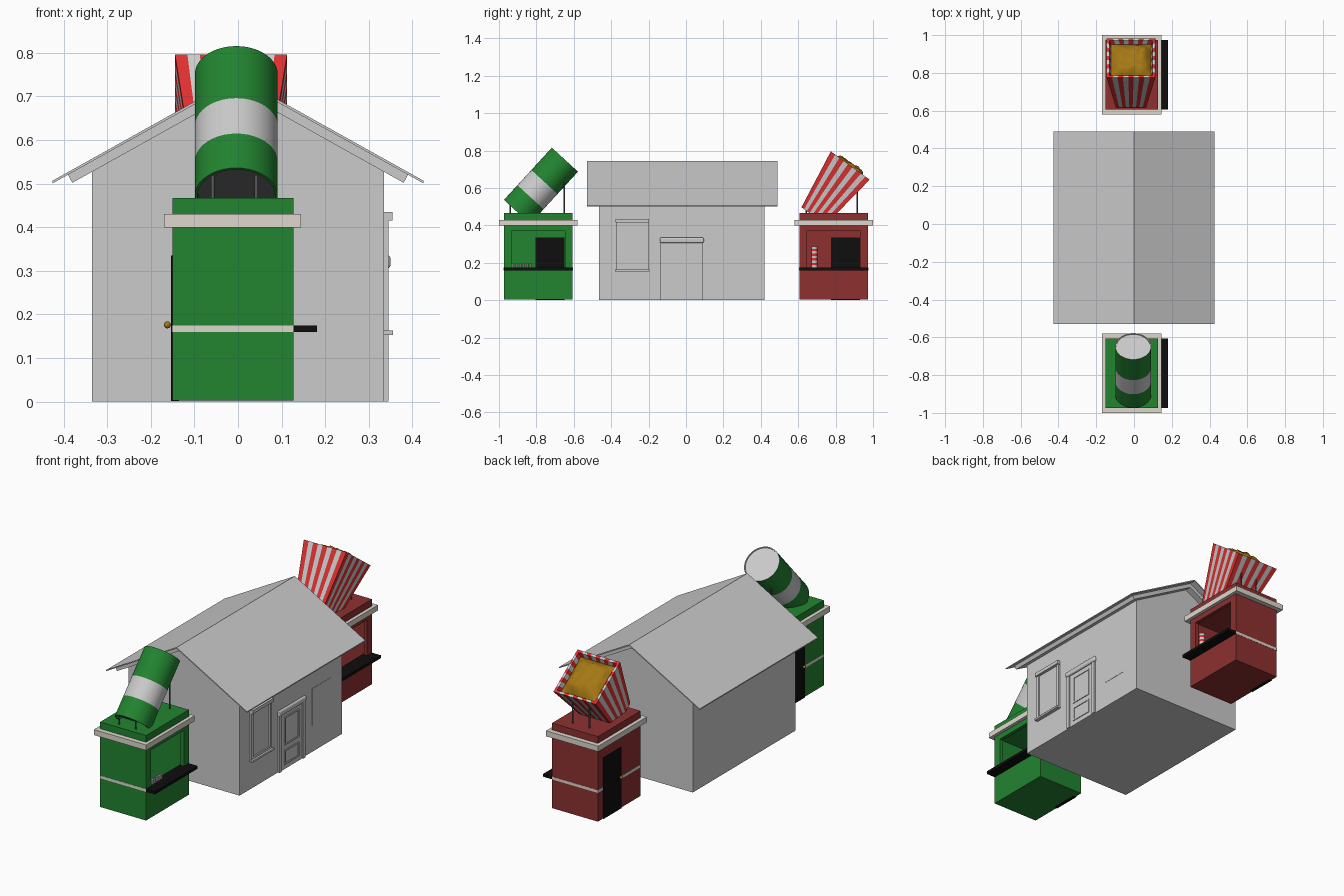
import bpy, bmesh, math, random
from mathutils import Matrix, Vector

if "Cube" in bpy.data.objects:
    bpy.data.objects.remove(bpy.data.objects["Cube"])
random.seed(4)

def mat(name, *rgb):
    m = bpy.data.materials.new(name)
    m.diffuse_color = [(c / 255 / 12.92 if c < 11 else ((c / 255 + .055) / 1.055) ** 2.4) for c in rgb] + [1]
    m.use_nodes = True
    m.node_tree.nodes["Principled BSDF"].inputs["Base Color"].default_value = m.diffuse_color
    return m

GREEN = mat("green", 34, 132, 48)
MAROON = mat("maroon", 142, 48, 48)
RED = mat("red", 222, 48, 48)
WHITE = mat("white", 196, 196, 196)
CREAM = mat("cream", 222, 216, 206)
BLACK = mat("black", 14, 14, 14)
GOLD = mat("gold", 165, 120, 20)
STEEL = mat("steel", 90, 90, 90)

def finish(name, bm, mats=(), matrix=None, smooth=False):
    bmesh.ops.remove_doubles(bm, verts=bm.verts, dist=1e-5)
    bmesh.ops.recalc_face_normals(bm, faces=bm.faces)
    me = bpy.data.meshes.new(name)
    bm.to_mesh(me)
    bm.free()
    ob = bpy.data.objects.new(name, me)
    bpy.context.collection.objects.link(ob)
    for m in mats:
        me.materials.append(m)
    if matrix:
        ob.matrix_world = matrix
    if smooth:
        bpy.ops.object.select_all(action='DESELECT')
        bpy.context.view_layer.objects.active = ob
        ob.select_set(True)
        bpy.ops.object.shade_smooth_by_angle(angle=math.radians(35))
    return ob

def box(name, x, y, z, m=None):
    bm = bmesh.new()
    bmesh.ops.create_cube(bm, size=1)
    for v in bm.verts:
        v.co = [a[0] + (a[1] - a[0]) * (c + .5) for a, c in zip((x, y, z), v.co)]
    return finish(name, bm, [m] if m else [])

def prism(name, pts, y0, y1):
    bm = bmesh.new()
    f = bm.faces.new([bm.verts.new((x, y0, z)) for x, z in pts])
    r = bmesh.ops.extrude_face_region(bm, geom=[f])
    bmesh.ops.translate(bm, vec=(0, y1 - y0, 0), verts=[v for v in r['geom'] if isinstance(v, bmesh.types.BMVert)])
    return finish(name, bm)

def lathe(name, prof, mats, ids, matrix, n=32):
    bm = bmesh.new()
    rings = [[bm.verts.new((r * math.cos(2 * math.pi * i / n), r * math.sin(2 * math.pi * i / n), z))
              for i in range(n)] for r, z in prof]
    for a, b, k in zip(rings, rings[1:], ids):
        for i in range(n):
            f = bm.faces.new((a[i], a[(i + 1) % n], b[(i + 1) % n], b[i]))
            f.material_index = k
    return finish(name, bm, mats, matrix, True)

def post(name, x, y, z0, z1, r, m, n=12):
    return lathe(name, [(0, 0), (r, 0), (r, z1 - z0), (0, z1 - z0)], [m], [0] * 3, Matrix.Translation((x, y, z0)), n)

def cut(ob, *cutters):
    for c in cutters:
        md = ob.modifiers.new("cut", 'BOOLEAN')
        md.object, md.solver = c, 'EXACT'
        bpy.context.view_layer.objects.active = ob
        bpy.ops.object.modifier_apply(modifier=md.name)
        bpy.data.objects.remove(c)

def frame(name, y0, y1, z0, z1, w, x):
    box(name + "_left", x, (y0, y0 + w), (z0, z1))
    box(name + "_right", x, (y1 - w, y1), (z0, z1))
    box(name + "_top", x, (y0 + w, y1 - w), (z1 - w, z1))
    box(name + "_bottom", x, (y0 + w, y1 - w), (z0, z0 + w))

# House body and roof
prism("house_walls", [(-.335, 0), (.335, 0), (.335, .54), (0, .725), (-.335, .54)], -.465, .42)
prism("roof_sheet", [(-.425, .507), (0, .744), (.425, .507), (.425, .501), (0, .737), (-.425, .501)], -.53, .49)
prism("roof_underlay", [(-.39, .521), (0, .738), (.39, .521), (.38, .502), (0, .714), (-.38, .502)], -.5, .455)

# House windows and door on the right-hand side
frame("tall_window", -.375, -.2, .16, .43, .014, (.333, .345))
box("tall_window_pane", (.33, .338), (-.361, -.214), (.17, .42))
box("tall_window_sill", (.333, .356), (-.38, -.195), (.153, .163))
box("tall_window_header", (.333, .354), (-.378, -.197), (.416, .435))
box("small_window", (.33, .3365), (.16, .32), (.145, .345))
for s, y in (("left", -.135), ("right", .068)):
    box("door_casing_" + s, (.333, .345), (y, y + .02), (0, .315))
cap = box("door_cap", (.333, .35), (-.14, .095), (.306, .336))
bv = cap.modifiers.new("soft", 'BEVEL')
bv.width, bv.segments = .008, 3
box("house_door", (.33, .339), (-.115, .068), (0, .306))
frame("door_glazing", -.085, .04, .13, .285, .008, (.338, .343))
frame("door_panel", -.085, .04, .025, .105, .008, (.338, .343))

# Food booths, same layout in two colours
def booth(tag, cy, m):
    X, Y = (-.15, .127), (cy - .184, cy + .184)
    shell = box(tag + "_booth_walls", X, Y, (.003, .42), m)
    cut(shell, box("cut_room", (-.138, .107), (cy - .165, cy + .165), (.02, .385)),
        box("cut_hatch", (.08, .2), (cy - .142, cy + .142), (.17, .37)))
    box(tag + "_booth_roof", X, Y, (.41, .467), m)
    box(tag + "_cornice", (-.17, .145), (cy - .21, cy + .21), (.40, .43), CREAM)
    box(tag + "_counter", (.1, .181), Y, (.16, .175), BLACK)
    for k, ys in (("front", (Y[0] - .001, Y[0] + .003)), ("back", (Y[1] - .003, Y[1] + .001))):
        box(f"{tag}_{k}_stripe", (-.151, .127), ys, (.16, .175), CREAM)
    box(tag + "_side_stripe", (-.151, -.147), Y, (.16, .175), CREAM)
    box(tag + "_booth_door", (-.154, -.135), (cy - .015, cy + .14), (.002, .335), BLACK)
    bm = bmesh.new()
    bmesh.ops.create_uvsphere(bm, u_segments=12, v_segments=8, radius=.008)
    finish(tag + "_door_knob", bm, [GOLD], Matrix.Translation((-.162, cy, .176)), True)

booth("green", -.79, GREEN)
booth("red", .79, MAROON)

# Giant tilted drink can with recessed ends
tilt = Matrix.Translation((-.004, -.9035, .472)) @ Matrix.Rotation(math.radians(-42.5), 4, 'X')
lathe("giant_can", [(0, .02), (.089, .02), (.089, 0), (.095, 0), (.095, .107), (.095, .217),
                    (.095, .379), (.09, .379), (.09, .374), (0, .374)],
      [GREEN, WHITE, STEEL], [2, 0, 0, 0, 1, 0, 1, 1, 1], tilt, 40)

# Giant tilted popcorn box, striped strips on four tapered sides
H, A, B, N = .334, .08, .1285, 9
tilt = Matrix.Translation((-.016, .682, .45)) @ Matrix.Rotation(math.radians(-36), 4, 'X')
bm = bmesh.new()
def strip_wall(rot, a0, z0, a1, z1):
    for i in range(N):
        u, v = 2 * i / N - 1, 2 * (i + 1) / N - 1
        co = [(a0 * u, -a0, z0), (a0 * v, -a0, z0), (a1 * v, -a1, z1), (a1 * u, -a1, z1)]
        bm.faces.new([bm.verts.new(rot @ Vector(c)) for c in co]).material_index = i % 2
for s in range(4):
    R = Matrix.Rotation(s * math.pi / 2, 3, 'Z')
    strip_wall(R, A, 0, B, H)
    strip_wall(R, B, H, B - .014, H)
    strip_wall(R, B - .014, H, B - .024, H - .035)
bm.faces.new([bm.verts.new(c) for c in ((-A, -A, 0), (-A, A, 0), (A, A, 0), (A, -A, 0))])
finish("popcorn_box", bm, [RED, WHITE], tilt)

# Lumpy popcorn heap
bm = bmesh.new()
bmesh.ops.create_grid(bm, x_segments=20, y_segments=20, size=.106)
lumps = [(random.uniform(-.085, .085), random.uniform(-.085, .085), random.uniform(.008, .02)) for _ in range(26)]
for v in bm.verts:
    x, y = v.co.x, v.co.y
    edge = (1 - (x / .106) ** 4) * (1 - (y / .106) ** 4)
    bump = max(h * math.exp(-((x - a) ** 2 + (y - b) ** 2) / .0006) for a, b, h in lumps)
    v.co.z = H - .025 + edge * (.03 + bump)
finish("popcorn_heap", bm, [GOLD], tilt, True)

# Support posts on the booth roofs
for x in (-.058, .042):
    post("can_rear_post", x, -.65, .46, .63, .004, STEEL)
    post("can_front_post", x, -.94, .46, .52, .004, STEEL)
    post("popcorn_rear_post", x, .915, .46, .60, .004, STEEL)
    post("popcorn_front_post", x, .642, .46, .50, .004, STEEL)

# Cups and snack packs on the counters
for i in range(6):
    post("cup", .118, -.925 + i * .019, .175, .2, .007, WHITE, 10)
prof = [(0, 0)] + [(.016, i * .0125) for i in range(10)] + [(0, .1125)]
lathe("snack_tub_stack", prof, [RED, WHITE], [i % 2 for i in range(11)], Matrix.Translation((.115, .686, .175)), 16)
